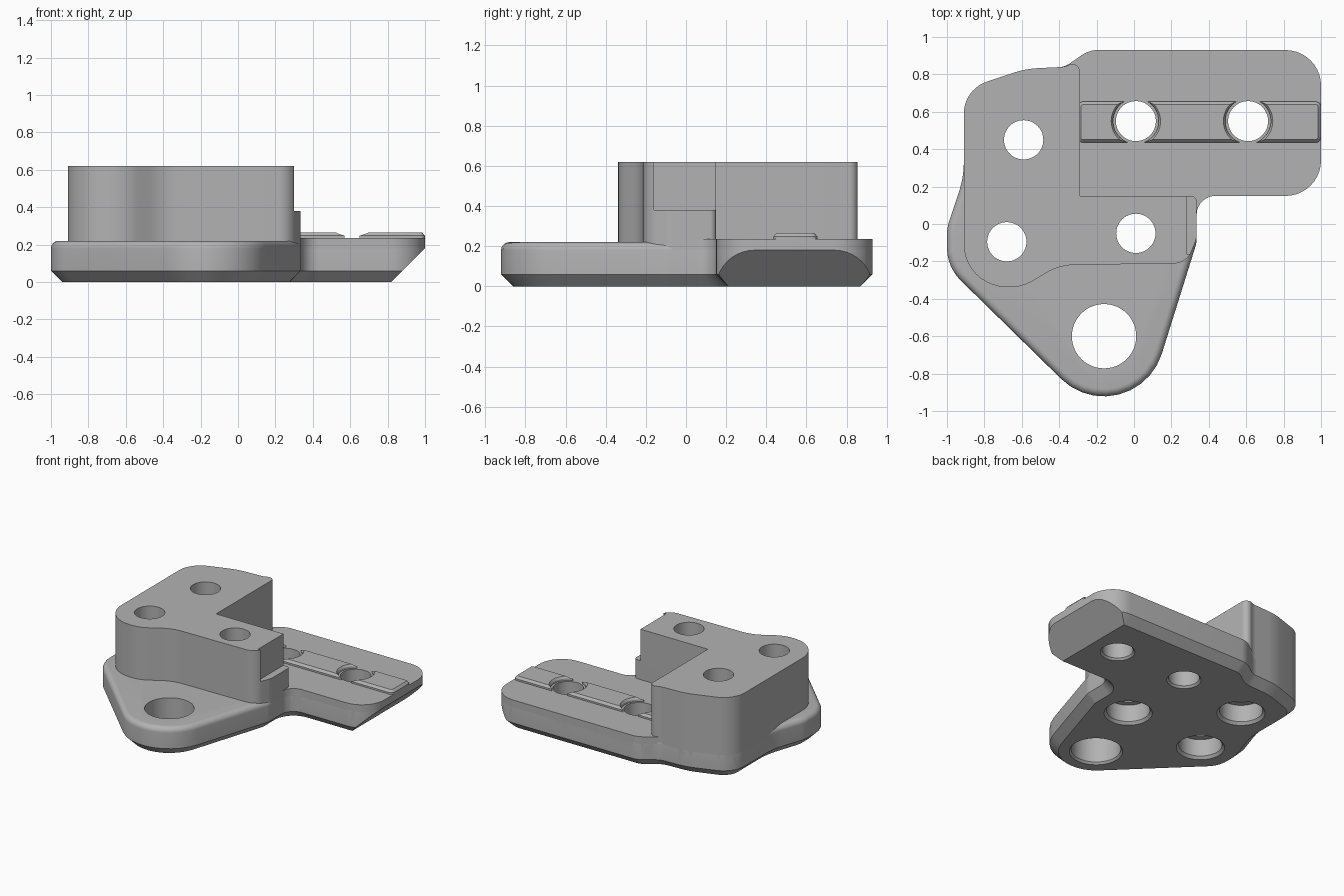
import bpy, bmesh, math
from mathutils import Vector

cube = bpy.data.objects.get("Cube")
if cube:
    bpy.data.objects.remove(cube, do_unlink=True)

grey = bpy.data.materials.new("plain grey")
grey.use_nodes = True
grey.diffuse_color = (0.45, 0.45, 0.45, 1)
grey.node_tree.nodes["Principled BSDF"].inputs["Base Color"].default_value = (0.45, 0.45, 0.45, 1)


def rounded(corners, steps=10):
    """Turn (x, y, radius) corners into a filleted outline."""
    pts = []
    for i, (x, y, r) in enumerate(corners):
        c = Vector((x, y))
        a = (Vector(corners[i - 1][:2]) - c).normalized()
        b = (Vector(corners[(i + 1) % len(corners)][:2]) - c).normalized()
        if r == 0:
            pts.append(c)
            continue
        half = a.angle(b) / 2
        centre = c + (a + b).normalized() * (r / math.sin(half))
        start = c + a * (r / math.tan(half)) - centre
        end = c + b * (r / math.tan(half)) - centre
        sweep = math.pi - 2 * half
        for k in range(steps + 1):
            t = k / steps
            pts.append(centre + (start * math.sin((1 - t) * sweep) + end * math.sin(t * sweep)) / math.sin(sweep))
    return pts


def circle(x, y, r, n=48):
    return [Vector((x + r * math.cos(k * math.tau / n), y + r * math.sin(k * math.tau / n))) for k in range(n)]


def inset(pts, d):
    """Move a counter-clockwise outline inwards."""
    out = []
    for i, p in enumerate(pts):
        e = (p - pts[i - 1]).normalized() + (pts[(i + 1) % len(pts)] - p).normalized()
        out.append(p + Vector((-e.y, e.x)).normalized() * d)
    return out


def loft(name, pts, profile, slope=False):
    """Stack the outline at each (height, inset) and cap both ends."""
    bm = bmesh.new()
    rings = [[bm.verts.new((p.x, p.y, z)) for p in inset(pts, d)] for z, d in profile]
    n = len(pts)
    for lo, hi in zip(rings, rings[1:]):
        for i in range(n):
            j = (i + 1) % n
            bm.faces.new((lo[i], lo[j], hi[j], hi[i]))
    bm.faces.new(rings[0][::-1])
    bm.faces.new(rings[-1])
    if slope:
        # Undercut end of the arm
        cut = bmesh.ops.bisect_plane(bm, geom=bm.verts[:] + bm.edges[:] + bm.faces[:], dist=1e-5,
                                     plane_co=(0.82, 0, 0), plane_no=(1, 0, -1), clear_outer=True)
        edges = [e for e in cut["geom_cut"] if isinstance(e, bmesh.types.BMEdge)]
        bmesh.ops.holes_fill(bm, edges=edges, sides=0)
    bmesh.ops.recalc_face_normals(bm, faces=bm.faces[:])
    mesh = bpy.data.meshes.new(name)
    bm.to_mesh(mesh)
    bm.free()
    ob = bpy.data.objects.new(name, mesh)
    bpy.context.collection.objects.link(ob)
    mesh.materials.append(grey)
    return ob


def activate(ob):
    bpy.ops.object.select_all(action='DESELECT')
    ob.select_set(True)
    bpy.context.view_layer.objects.active = ob


def subtract(ob, cutters):
    activate(ob)
    for c in cutters:
        m = ob.modifiers.new("cut", 'BOOLEAN')
        m.operation, m.solver, m.object = 'DIFFERENCE', 'EXACT', c
        bpy.ops.object.modifier_apply(modifier=m.name)


def rectangle(x0, y0, x1, y1, r=0):
    return rounded([(x0, y0, r), (x1, y0, r), (x1, y1, r), (x0, y1, r)], 4)


# Outline pieces shared by the parts
back_left = [(-.37, .84, .12), (-.58, .83, .5), (-.91, .72, .18)]
arm_edge = [(.335, .15, .1), (1, .15, .19), (1, .93, .19), (-.24, .93, .15)]

# Foot plate: chamfered underneath, rounded along the top
foot_outline = rounded(arm_edge + back_left + [
    (-.91, .25, .5), (-1, -.02, .25), (-1, -.23, .25), (-.01, -1.2, .325), (.335, -.1, .15)])
fillet = [(.18 + .04 * math.sin(a), .04 - .04 * math.cos(a)) for a in (k * math.pi / 12 for k in range(7))]
foot = loft("foot_plate", foot_outline, [(0, .06), (.06, 0)] + fillet, slope=True)

# Arm slab with a crisp top edge
arm = loft("arm_slab", rounded(arm_edge + [(-.37, .84, 0), (-.37, -.03, 0), (.335, -.03, 0)]),
           [(.1, 0), (.235, 0)], slope=True)

# Tall L-shaped block
block = loft("tall_block", rounded([
    (.335, .15, .03), (-.29, .15, 0), (-.29, .88, .04)] + back_left + [
    (-.91, -.33, .23), (-.6, -.34, .25), (-.4, -.22, .3), (.28, -.21, .1), (.335, -.08, .12)]),
    [(.1, 0), (.62, 0)])
step = loft("step_cutter", rectangle(.28, -.16, .5, .3), [(.38, 0), (.8, 0)])

# Locating rail on the arm
rail = loft("locating_rail", rectangle(-.3, .435, 1, .655, .03), [(.2, 0), (.248, 0), (.265, .016)])
gaps = [loft("rail_gap_cutter", circle(x, .55, .122), [(.1, 0), (.25, 0), (.28, -.02)]) for x in (.01, .61)]

# Holes: counterbored in the block, plain in the arm and foot
bored = [loft("bored_hole_cutter", circle(x, y, .105),
              [(-.02, -.08), (.02, -.045), (.15, -.045), (.15, 0), (.8, 0)])
         for x, y in ((-.59, .45), (-.68, -.095), (.01, -.05))]
plain = [loft("plain_hole_cutter", circle(x, y, r), [(-.02, -.03), (.015, 0), (.8, 0)])
         for x, y, r in ((.01, .55, .107), (.61, .55, .107), (-.16, -.6, .172))]

subtract(foot, bored + plain)
subtract(arm, bored + plain[:2])
subtract(block, bored + [step])
subtract(rail, gaps)

for c in bored + plain + gaps + [step]:
    bpy.data.objects.remove(c, do_unlink=True)
for ob in (foot, arm, block, rail):
    activate(ob)
    bpy.ops.object.shade_smooth_by_angle(angle=math.radians(30))
